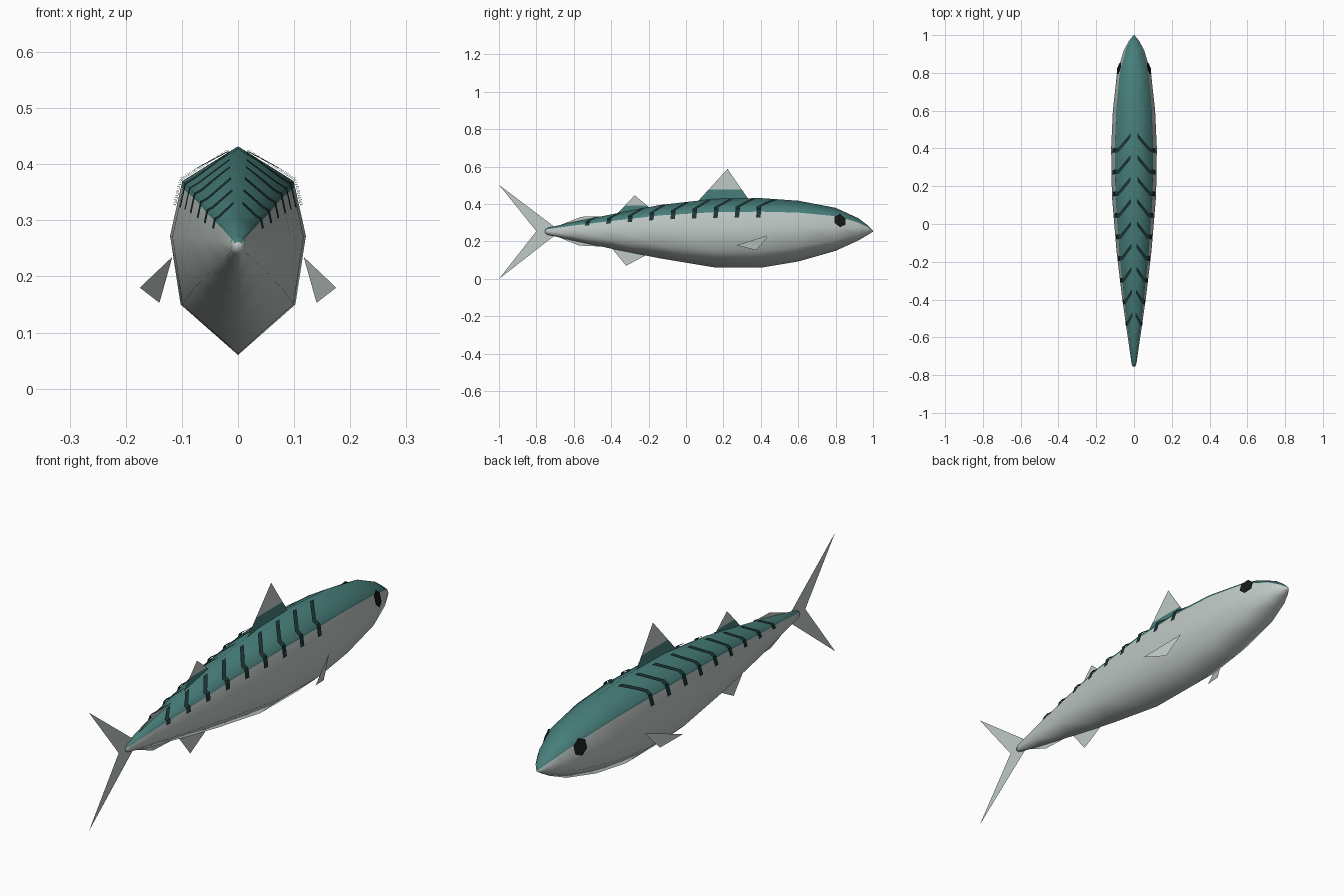
import bpy, bmesh, math
from mathutils import Vector

if "Cube" in bpy.data.objects:
    bpy.data.objects.remove(bpy.data.objects["Cube"])


def material(name, rgb):
    m = bpy.data.materials.new(name)
    m.use_nodes = True
    color = (*rgb, 1.0)
    m.diffuse_color = color
    bsdf = m.node_tree.nodes["Principled BSDF"]
    bsdf.inputs["Base Color"].default_value = color
    bsdf.inputs["Roughness"].default_value = 0.7
    return m


silver = material("silver grey", (0.53, 0.59, 0.57))
teal = material("teal back", (0.063, 0.21, 0.195))
dark = material("dark teal stripe", (0.012, 0.035, 0.035))
black = material("eye black", (0.008, 0.009, 0.009))


def finish(bm, name, mats, smooth=False):
    mesh = bpy.data.meshes.new(name)
    bm.to_mesh(mesh)
    bm.free()
    for m in mats:
        mesh.materials.append(m)
    for p in mesh.polygons:
        p.use_smooth = smooth
    obj = bpy.data.objects.new(name, mesh)
    bpy.context.collection.objects.link(obj)
    return obj


# Body stations: y, top z, bottom z, half width
STATIONS = [
    (-0.755, 0.262, 0.246, 0.006), (-0.74, 0.273, 0.236, 0.013),
    (-0.60, 0.305, 0.204, 0.033), (-0.40, 0.345, 0.162, 0.062),
    (-0.14, 0.395, 0.110, 0.093), (0.15, 0.428, 0.062, 0.117),
    (0.40, 0.432, 0.060, 0.121), (0.60, 0.418, 0.093, 0.112),
    (0.80, 0.380, 0.150, 0.090), (0.92, 0.325, 0.205, 0.054),
    (0.97, 0.288, 0.234, 0.027), (1.0, 0.257, 0.253, 0.002),
]
# Half cross-section from ridge to belly: share of width, share of height
SECTION = [(0, 1), (0.82, 0.833), (0.84, 0.805), (1, 0.57), (0.845, 0.242), (0, 0)]


def station(y):
    for a, b in zip(STATIONS, STATIONS[1:]):
        if y <= b[0]:
            t = (y - a[0]) / (b[0] - a[0])
            return [p + (q - p) * t for p, q in zip(a, b)]
    return STATIONS[-1]


def skin(y, u, lift=0.0):
    """Point on the +x flank; u counts along the half section."""
    _, top, bottom, width = station(y)
    i = min(int(u), len(SECTION) - 2)
    (x0, z0), (x1, z1) = SECTION[i], SECTION[i + 1]
    t = u - i
    x, z = x0 + (x1 - x0) * t, z0 + (z1 - z0) * t
    return Vector((x * (width + lift), y, bottom + z * (top + lift - bottom)))


# Body: lofted rings, teal above the shoulder line
bm = bmesh.new()
rings = []
last = len(SECTION) - 1
for s in STATIONS:
    half = [skin(s[0], u) for u in range(last + 1)]
    other = [Vector((-p.x, p.y, p.z)) for p in reversed(half[1:-1])]
    rings.append([bm.verts.new(p) for p in half + other])
n = len(rings[0])
for a, b in zip(rings, rings[1:]):
    for i in range(n):
        j = (i + 1) % n
        f = bm.faces.new((a[i], a[j], b[j], b[i]))
        f.material_index = int(i < 2 or i >= n - 2)
bm.faces.new(rings[0])
bm.faces.new(rings[-1])
bmesh.ops.recalc_face_normals(bm, faces=bm.faces)
finish(bm, "body", [silver, teal], smooth=True)


def mirrored_faces(name, mat, polygons):
    """Sheets on the +x side and their mirror images, facing outward."""
    bm = bmesh.new()
    for side in (1, -1):
        for poly in polygons:
            f = bm.faces.new([bm.verts.new((side * p[0], p[1], p[2])) for p in poly])
            f.normal_update()
            if f.normal.x * side < 0:
                f.normal_flip()
    return finish(bm, name, [mat])


# Stripes: thin bars sweeping back from the ridge, then straight down the flank
quads = []
for k in range(9):
    y = 0.39 - 0.1145 * k
    sweep = 0.03 + 0.05 * station(y)[3] / 0.12
    path = [(0.17, sweep), (0.38, sweep * 0.67), (0.6, sweep * 0.33),
            (0.82, 0), (1, 0), (2, 0), (2.4, -0.004)]
    for (u0, d0), (u1, d1) in zip(path, path[1:]):
        corners = [(u0, d0 - 0.012), (u0, d0 + 0.012), (u1, d1 + 0.012), (u1, d1 - 0.012)]
        quads.append([skin(y + d, u, 0.006) for u, d in corners])
mirrored_faces("back_stripes", dark, quads)

# Eyes: hexagonal plates lying on the cheeks
center = skin(0.823, 2.42, 0.005)
along = (skin(0.86, 2.42) - skin(0.79, 2.42)).normalized()
down = (skin(0.823, 2.9) - skin(0.823, 2.1)).normalized()
hexagon = []
for k in range(6):
    a = math.radians(60 * k + 30)
    hexagon.append(center + along * 0.035 * math.cos(a) + down * 0.036 * math.sin(a))
mirrored_faces("eyes", black, [hexagon])

# Pectoral fins
mirrored_faces("pectoral_fins", silver,
               [[(0.117, 0.445, 0.235), (0.175, 0.27, 0.18), (0.14, 0.375, 0.153)]])


# Upright fins on the centre line, teal below an optional height
def fin(name, outline, teal_below=None):
    bm = bmesh.new()
    bm.faces.new([bm.verts.new((0, y, z)) for y, z in outline])
    if teal_below is not None:
        bmesh.ops.bisect_plane(bm, geom=bm.verts[:] + bm.edges[:] + bm.faces[:],
                               plane_co=(0, 0, teal_below), plane_no=(0, 0, 1))
        for f in bm.faces:
            f.material_index = int(f.calc_center_median().z < teal_below)
    finish(bm, name, [silver, teal])


fin("front_dorsal_fin", [(0.05, 0.40), (0.222, 0.588), (0.345, 0.41)], 0.477)
fin("rear_dorsal_fin", [(-0.375, 0.34), (-0.275, 0.447), (-0.17, 0.36)], 0.392)
fin("anal_fin", [(-0.41, 0.18), (-0.32, 0.07), (-0.19, 0.14)])
fin("upper_finlet", [(-0.74, 0.262), (-0.56, 0.332), (-0.36, 0.337), (-0.36, 0.30)])
fin("lower_finlet", [(-0.74, 0.247), (-0.57, 0.178), (-0.38, 0.170), (-0.38, 0.21)])
fin("tail_upper_lobe", [(-0.70, 0.255), (-0.70, 0.276), (-1.0, 0.503), (-0.80, 0.255)])
fin("tail_lower_lobe", [(-0.70, 0.255), (-0.80, 0.255), (-1.0, 0.0), (-0.70, 0.234)])
